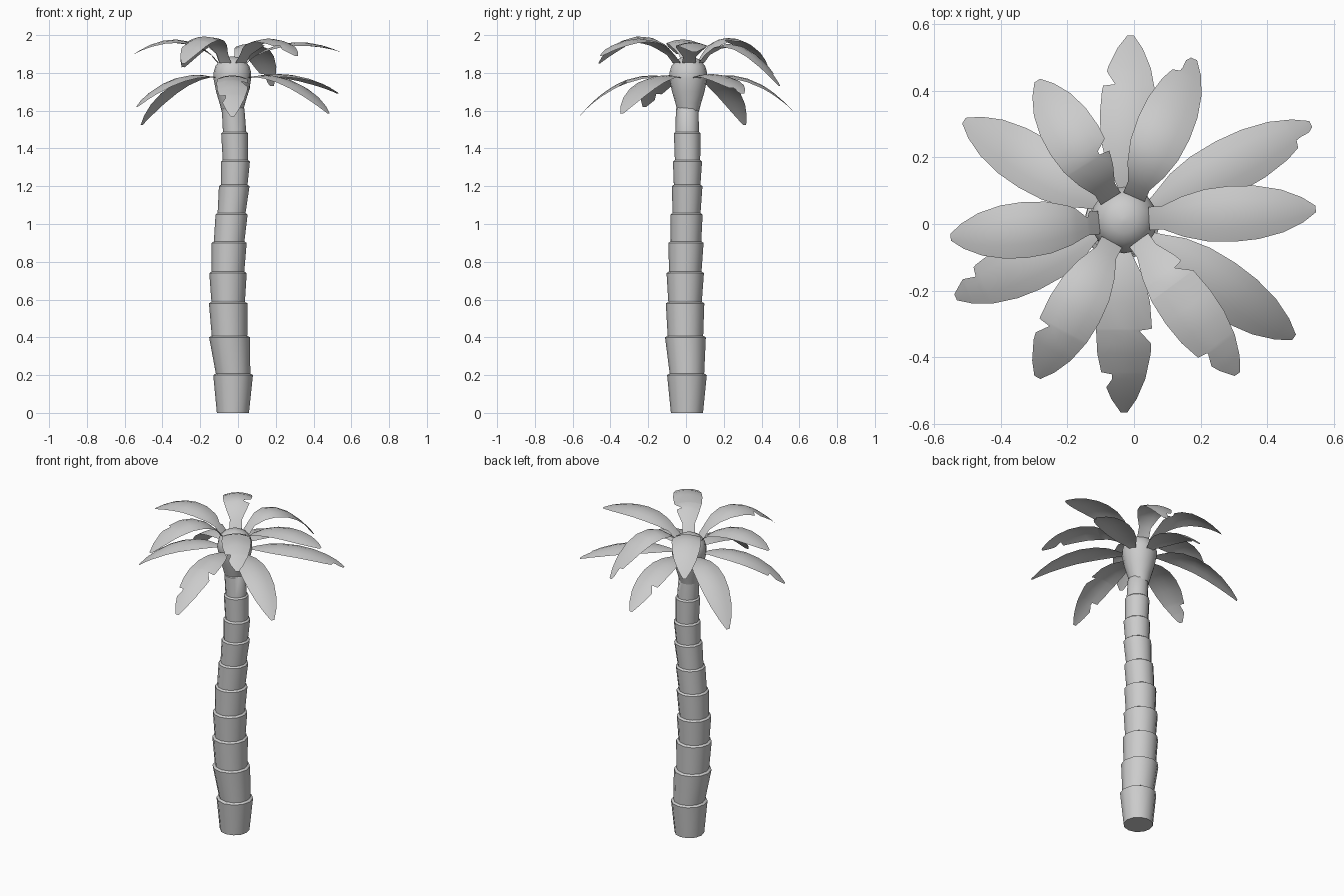
import bpy, bmesh, math
from mathutils import Vector

cube = bpy.data.objects.get("Cube")
if cube:
    bpy.data.objects.remove(cube, do_unlink=True)

grey = bpy.data.materials.new("plain grey")
grey.use_nodes = True
grey.diffuse_color = (0.6, 0.6, 0.6, 1)
grey.node_tree.nodes["Principled BSDF"].inputs["Base Color"].default_value = (0.6, 0.6, 0.6, 1)


def finish(name, bm, angle=40):
    mesh = bpy.data.meshes.new(name)
    bm.to_mesh(mesh)
    bm.free()
    mesh.materials.append(grey)
    obj = bpy.data.objects.new(name, mesh)
    bpy.context.collection.objects.link(obj)
    bpy.ops.object.select_all(action='DESELECT')
    obj.select_set(True)
    bpy.context.view_layer.objects.active = obj
    bpy.ops.object.shade_smooth_by_angle(angle=math.radians(angle))
    return obj


def lathe(name, rings, sides=12):
    """Skin a stack of circles given as (x, y, z, radius)."""
    bm = bmesh.new()
    loops = []
    for x, y, z, r in rings:
        loops.append([bm.verts.new((x + r * math.cos(a), y + r * math.sin(a), z))
                      for a in (math.tau * i / sides for i in range(sides))])
    for low, high in zip(loops, loops[1:]):
        for i in range(sides):
            j = (i + 1) % sides
            bm.faces.new((low[i], low[j], high[j], high[i]))
    bm.faces.new(loops[0][::-1])
    bm.faces.new(loops[-1])
    return finish(name, bm)


# Trunk: flared segments, each one stepping in above the collar below
collars = [  # x, y, z, radius at the top of each segment
    (-.026, .005, .2, .105), (-.045, -.003, .4, .108), (-.052, -.005, .58, .102),
    (-.053, -.004, .74, .099), (-.047, 0, .9, .093), (-.034, .003, 1.05, .085),
    (-.02, .006, 1.2, .081), (-.014, .008, 1.33, .077), (-.018, .007, 1.48, .071),
    (-.026, .006, 1.61, .06)]
trunk = [(-.027, .005, 0, .085)]
for x, y, z, r in collars:
    trunk += [(x, y, z, r), (x, y, z + .008, r * .87)]
lathe("trunk", trunk)

# Crown bulb under the leaves
CX, CY = -.03, .012
lathe("crown_bulb", [(CX, CY, z, r) for z, r in (
    (1.59, .055), (1.64, .068), (1.70, .086), (1.77, .1), (1.80, .1),
    (1.835, .09), (1.865, .067), (1.88, .04), (1.887, .008))], 16)

OUTLINE = [(0, .012), (.08, .03), (.2, .06), (.34, .078), (.5, .084),
           (.65, .08), (.8, .064), (.92, .038), (1, .01)]


def half_width(t, outline):
    for (a, wa), (b, wb) in zip(outline, outline[1:]):
        if t <= b:
            return wa + (wb - wa) * (t - a) / (b - a)
    return outline[-1][1]


def leaf(name, tip, base_z, rise, power, notches, base_width):
    """Arched blade to the tip; notches are (position, side), side 1 is left."""
    tx, ty, tz = tip
    out = Vector((tx - CX, ty - CY, 0))
    length = out.length
    out.normalize()
    side = Vector((-out.y, out.x, 0))
    start = .075
    drop = base_z - tz
    outline = [(t, max(w, base_width) if t < .3 else w) for t, w in OUTLINE]
    stations = {t for t, w in OUTLINE}
    for t, s in notches:
        stations |= {t, t + .012, t + .09}
    bm = bmesh.new()
    rows = []
    for t in sorted(stations):
        mid = Vector((CX, CY, base_z)) + out * (start + (length - start) * t)
        mid.z += rise * t - (rise + drop) * t ** power
        w = half_width(t, outline)
        row = []
        for s in (-1, -.5, 0, .5, 1):
            cut = 1
            for n, ns in notches:
                if ns * s > 0 and n < t < n + .09:
                    cut = .55
            reach = w * s * cut
            row.append(bm.verts.new(mid + side * reach - Vector((0, 0, 2.6 * reach ** 2))))
        rows.append(row)
    for a, b in zip(rows, rows[1:]):
        for i in range(4):
            bm.faces.new((a[i], b[i], b[i + 1], a[i + 1]))
    finish(name, bm, 60)


# Lower tier: drooping leaves on narrow stalks
lower = [
    ("right_back", (.53, .3, 1.69), [(.88, -1)]),
    ("back", (-.01, .565, 1.6), [(.68, 1)]),
    ("left_back", (-.51, .31, 1.525), []),
    ("left_front", (-.535, -.22, 1.62), [(.82, -1)]),
    ("front", (-.03, -.565, 1.57), [(.5, 1), (.76, -1)]),
    ("right_front", (.48, -.34, 1.585), [])]
for label, tip, notches in lower:
    leaf("lower_leaf_" + label, tip, 1.77, .13, 2.2, notches, 0)

# Upper tier: leaves that rise before they bend over
upper = [
    ("right", (.545, .045, 1.91), .52, []),
    ("back_right", (.18, .495, 1.73), .75, [(.88, 1)]),
    ("back_left", (-.29, .43, 1.83), .8, [(.3, -1)]),
    ("left", (-.55, -.04, 1.9), .63, [(.06, -1)]),
    ("front_left", (-.29, -.46, 1.85), .82, [(.66, -1)]),
    ("front_right", (.31, -.45, 1.89), .68, [(.25, 1), (.78, -1)])]
for label, tip, rise, notches in upper:
    leaf("upper_leaf_" + label, tip, 1.855, rise, 1.6, notches, .035)
